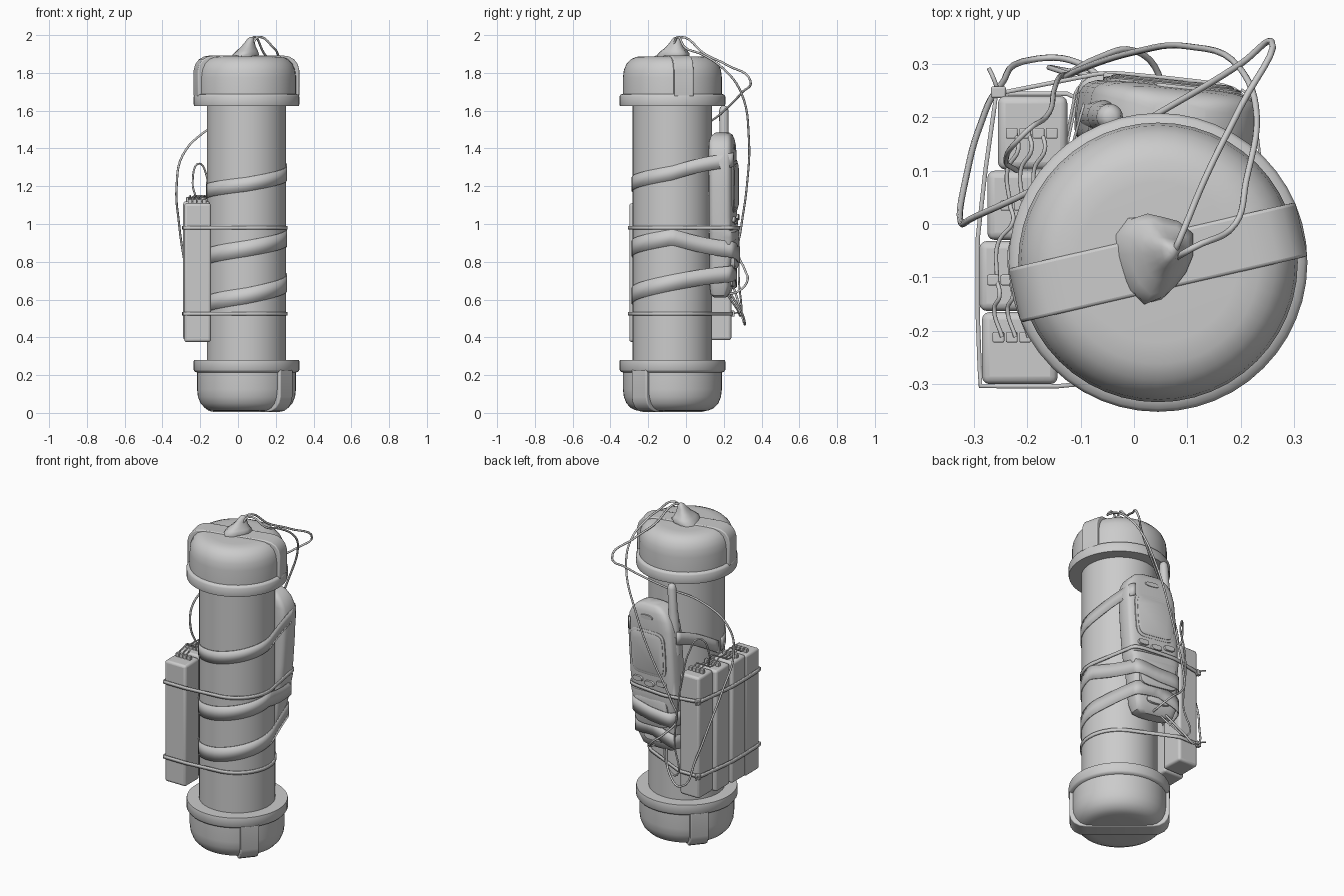
import bpy, bmesh, math, random
from mathutils import Vector, Matrix, geometry

if "Cube" in bpy.data.objects:
    bpy.data.objects.remove(bpy.data.objects["Cube"])

random.seed(4)
CX, CY, R = 0.045, -0.072, 0.21


def finish(name, bm, angle=35, bevel=0, solid=0):
    bmesh.ops.recalc_face_normals(bm, faces=bm.faces)
    me = bpy.data.meshes.new(name)
    bm.to_mesh(me)
    bm.free()
    ob = bpy.data.objects.new(name, me)
    bpy.context.collection.objects.link(ob)
    if solid:
        m = ob.modifiers.new("thickness", 'SOLIDIFY')
        m.thickness, m.offset = solid, 0
    if bevel:
        m = ob.modifiers.new("bevel", 'BEVEL')
        m.width, m.segments = bevel, 3
    bpy.ops.object.select_all(action='DESELECT')
    ob.select_set(True)
    bpy.context.view_layer.objects.active = ob
    bpy.ops.object.shade_smooth_by_angle(angle=math.radians(angle))
    return ob


def loft(name, rings, angle=35, **kw):
    bm = bmesh.new()
    vr = [[bm.verts.new(p) for p in r] for r in rings]
    n = len(vr[0])
    for a, b in zip(vr, vr[1:]):
        for i in range(n):
            bm.faces.new((a[i], a[(i + 1) % n], b[(i + 1) % n], b[i]))
    bm.faces.new(vr[0])
    bm.faces.new(vr[-1])
    return finish(name, bm, angle, **kw)


def circle(r, z, n=48):
    return [(CX + r * math.cos(2 * math.pi * i / n), CY + r * math.sin(2 * math.pi * i / n), z) for i in range(n)]


def box(name, lo, hi, bevel=0.004, mat=None):
    bm = bmesh.new()
    bmesh.ops.create_cube(bm, size=1)
    for v in bm.verts:
        v.co = Vector([(a + b) / 2 + c * (b - a) for a, b, c in zip(lo, hi, v.co)])
    if mat:
        bm.transform(mat)
    return finish(name, bm, bevel=bevel)


def wire(name, pts, r=0.006):
    cu = bpy.data.curves.new(name, 'CURVE')
    cu.dimensions = '3D'
    cu.bevel_depth, cu.bevel_resolution, cu.resolution_u, cu.use_fill_caps = r, 2, 6, True
    sp = cu.splines.new('BEZIER')
    sp.bezier_points.add(len(pts) - 1)
    for b, p in zip(sp.bezier_points, pts):
        b.co = p
        b.handle_left_type = b.handle_right_type = 'AUTO'
    ob = bpy.data.objects.new(name, cu)
    bpy.context.collection.objects.link(ob)
    bpy.ops.object.select_all(action='DESELECT')
    ob.select_set(True)
    bpy.context.view_layer.objects.active = ob
    bpy.ops.object.convert(target='MESH')


# main tube
loft("tube", [circle(R, 0.2), circle(R, 1.7)])

# end caps: lathed dome with flange, plus a raised band over the dome
DOME = [(0.2, 0), (0.278, 0), (0.28, 0.01), (0.28, 0.05), (0.274, 0.06), (0.262, 0.064), (0.262, 0.15), (0.257, 0.19),
        (0.243, 0.223), (0.22, 0.247), (0.19, 0.26), (0.15, 0.263)]
BAND = [(0.276, 0.05), (0.276, 0.19), (0.268, 0.22), (0.25, 0.245), (0.22, 0.262), (0.18, 0.268)]
for name, base, s, ang in (("top", 1.625, 1, 13), ("bottom", 0.28, -1, -40)):
    k = 1 if s > 0 else 1.03
    loft(name + "_cap", [circle(r, base + s * z * k) for r, z in DOME], 50)
    prof = BAND + [(-u, z) for u, z in reversed(BAND)]
    rot = Matrix.Translation((CX, CY, 0)) @ Matrix.Rotation(math.radians(ang), 4, 'Z')
    loft(name + "_cap_band", [[rot @ Vector((u, w, base + s * z * k)) for u, z in prof] for w in (-0.052, 0.052)],
         40, bevel=0.006)

# putty lump on the top cap
rings = []
for t, rad in ((0, 1), (0.15, 0.97), (0.3, 0.8), (0.5, 0.56), (0.75, 0.36), (0.92, 0.24), (1, 0.1)):
    ring = []
    for i in range(14):
        a = 2 * math.pi * i / 14
        r = rad * (1 + 0.12 * math.sin(3 * a + 0.6) + random.uniform(-0.05, 0.05))
        ring.append((0.035 + 0.035 * t + 0.07 * r * math.cos(a), -0.06 + 0.01 * t + 0.083 * r * math.sin(a),
                     1.885 + 0.105 * t))
    rings.append(ring)
loft("putty", rings, 60)

# handset body: lofted superellipse sections (z, half width, inner y, outer y)
TILT = (Matrix.Translation((0.055, 0.2, 1.05)) @ Matrix.Rotation(math.radians(-6), 4, 'Z')
        @ Matrix.Rotation(math.radians(4), 4, 'Y') @ Matrix.Translation((0, -0.2, -1.05)))


def section(z, hw, y0, y1, n=28):
    out = []
    for i in range(n):
        a = 2 * math.pi * i / n
        c, s = math.cos(a), math.sin(a)
        f = lambda q: math.copysign(abs(q) ** 0.42, q)
        out.append(TILT @ Vector((hw * f(c), (y0 + y1) / 2 + (y1 - y0) / 2 * f(s), z)))
    return out


BODY = [(0.615, 0.09, 0.15, 0.215), (0.63, 0.12, 0.135, 0.23), (0.68, 0.138, 0.13, 0.245), (0.74, 0.142, 0.13, 0.245),
        (0.86, 0.147, 0.13, 0.262), (0.94, 0.155, 0.13, 0.272), (0.965, 0.16, 0.13, 0.27), (0.975, 0.16, 0.13, 0.258),
        (1.05, 0.163, 0.13, 0.262), (1.2, 0.163, 0.13, 0.262), (1.34, 0.16, 0.13, 0.262), (1.4, 0.148, 0.13, 0.26),
        (1.44, 0.125, 0.13, 0.255), (1.47, 0.09, 0.14, 0.245), (1.482, 0.05, 0.155, 0.23)]
loft("handset_body", [section(*b) for b in BODY], 40)


# raised details on the handset's outer face
def face_pad(name, x, z, hw, hh, y0, y1, power=0.35):
    rr = []
    for y, g in ((y0, 1), (y1 - 0.003, 1), (y1, 0.94)):
        ring = []
        for i in range(24):
            a = 2 * math.pi * i / 24
            f = lambda q: math.copysign(abs(q) ** power, q)
            ring.append(TILT @ Vector((x + hw * g * f(math.cos(a)), y, z + hh * g * f(math.sin(a)))))
        rr.append(ring)
    loft(name, rr)


face_pad("screen_frame", 0, 1.2, 0.125, 0.135, 0.25, 0.266)
face_pad("screen", 0, 1.2, 0.112, 0.12, 0.26, 0.271)
for i in (-1, 0, 1):
    face_pad("handset_button", i * 0.085, 1.015 + 0.015 * abs(i), 0.034, 0.016, 0.25, 0.272, 0.7)
face_pad("earpiece", 0, 1.41, 0.045, 0.014, 0.245, 0.263, 0.8)
face_pad("mouthpiece", 0, 0.69, 0.075, 0.022, 0.23, 0.254, 0.7)
face_pad("flip_cover", 0, 0.85, 0.12, 0.085, 0.24, 0.27, 0.4)

# antenna
loft("antenna", [[TILT @ Vector((-0.138 + r * math.cos(k * math.pi / 8), 0.19 + r * math.sin(k * math.pi / 8), z))
                  for k in range(16)] for r, z in ((0.03, 1.2), (0.03, 1.42), (0.025, 1.46), (0.025, 1.59),
                                                  (0.02, 1.61), (0.01, 1.617))], 50)

# four battery packs, each with a connector row on top
PACKS = [(-0.255, -0.125, 0.102, 0.24, 1.12), (-0.275, -0.14, -0.03, 0.1, 1.115),
         (-0.29, -0.15, -0.163, -0.032, 1.12), (-0.285, -0.143, -0.3, -0.165, 1.11)]
CONNECT = [(-0.24, 0.17), (-0.25, 0.035), (-0.275, -0.105), (-0.265, -0.212)]
for (x0, x1, y0, y1, z1), (cx, cy) in zip(PACKS, CONNECT):
    box("battery", (x0, y0, z1 - 0.735), (x1, y1, z1), 0.014)
    for i in range(4):
        box("connector", (cx + i * 0.025, cy - 0.01, z1 - 0.005), (cx + i * 0.025 + 0.022, cy + 0.01, z1 + 0.022), 0.003)
for (ax, ay), (bx, by) in zip(CONNECT, CONNECT[1:]):
    for i in (0, 1, 2):
        o = 0.018 + i * 0.025
        wire("link_wire", [(ax + o, ay, 1.135), (ax + o + 0.005, ay - 0.03, 1.15),
                           ((ax + bx) / 2 + o - 0.01, (ay + by) / 2, 1.135), (bx + o, by, 1.135)], 0.004)

# wraps: strips following the outline of everything they enclose
PIPE_PTS = [p[:2] for p in circle(R + 0.003, 0)]
PACK_PTS = [(x, y) for x0, x1, y0, y1, _ in PACKS for x in (x0 - 0.003, x1) for y in (y0 - 0.004, y1 + 0.004)]


def phone_pts(z):
    return [(p.x, p.y) for p in section(z, 0.158 if z > 0.9 else 0.15, 0.13, 0.274 if z > 0.8 else 0.258)]


def wrap(name, pts, zs, height, thick, gap=None):
    hull = [Vector(pts[i]) for i in geometry.convex_hull_2d(pts)]
    c = Vector((CX, CY))
    dense = []
    for a, b in zip(hull, hull[1:] + hull[:1]):
        n = max(1, int((b - a).length / 0.03))
        dense += [a.lerp(b, i / n) for i in range(n)]
    ang = lambda p: math.degrees(math.atan2(p.y - c.y, p.x - c.x))
    dense.sort(key=ang)
    bm = bmesh.new()
    cols = []
    for p in dense:
        t = (ang(p) + 180) / 90
        i = min(int(t), 3)
        z = zs[i] + (zs[i + 1] - zs[i]) * (t - i)
        cols.append((ang(p), [bm.verts.new((p.x, p.y, z + s * height / 2)) for s in (-1, 1)]))
    for (a, u), (b, v) in zip(cols, cols[1:] + cols[:1]):
        if gap and gap[0] < a and b < gap[1]:
            continue
        bm.faces.new((u[0], v[0], v[1], u[1]))
    return finish(name, bm, 60, solid=thick)


# tape, order: left, front, right, back, left
wrap("tape_upper", PIPE_PTS + phone_pts(1.2), (1.17, 1.21, 1.27, 1.37, 1.17), 0.075, 0.005, gap=(64, 116))
wrap("tape_middle", PIPE_PTS + phone_pts(0.85), (0.82, 0.87, 0.93, 0.84, 0.82), 0.085, 0.005)
wrap("tape_lower", PIPE_PTS + phone_pts(0.75), (0.57, 0.62, 0.69, 0.75, 0.57), 0.085, 0.005)
# narrow ties holding the packs
wrap("upper_tie", PIPE_PTS + PACK_PTS + phone_pts(0.97), (0.98,) * 5, 0.02, 0.008)
wrap("lower_tie", PIPE_PTS + PACK_PTS, (0.525,) * 5, 0.02, 0.008)
for z in (0.98, 0.525):
    box("tie_lock", (-0.268, 0.236, z - 0.016), (-0.24, 0.258, z + 0.016))
    wire("tie_tail", [(-0.255, 0.25, z), (-0.262, 0.27, z + 0.005), (-0.272, 0.292, z)], 0.004)

# loose wires
wire("long_wire", [(0.07, -0.065, 1.96), (0.085, -0.03, 1.99), (0.14, 0.1, 1.9), (0.2, 0.22, 1.84), (0.258, 0.342, 1.755),
                   (0.2, 0.3, 1.7), (0, 0.18, 1.58), (-0.16, 0.08, 1.5), (-0.295, 0.015, 1.36), (-0.325, 0.005, 1.2),
                   (-0.312, 0.1, 1.0), (-0.29, 0.18, 0.84), (-0.25, 0.26, 0.64), (-0.18, 0.31, 0.47),
                   (-0.1, 0.3, 0.52), (-0.03, 0.23, 0.64)])
wire("phone_wire", [(0.075, -0.065, 1.95), (0.11, -0.045, 1.99), (0.19, 0, 1.93), (0.21, 0.08, 1.9), (0.23, 0.2, 1.82),
                    (0.2, 0.29, 1.7), (0.1, 0.333, 1.45), (0.0, 0.322, 1.2), (-0.1, 0.29, 0.97), (-0.13, 0.275, 0.85),
                    (-0.07, 0.31, 0.76), (0.0, 0.325, 0.7), (0.05, 0.27, 0.64), (0.05, 0.22, 0.63)])
wire("battery_wire", [(-0.22, 0.1, 1.13), (-0.24, 0.12, 1.22), (-0.205, 0.17, 1.32), (-0.165, 0.2, 1.25),
                      (-0.15, 0.25, 1.1), (-0.14, 0.275, 0.95), (-0.12, 0.28, 0.7), (-0.14, 0.29, 0.52),
                      (-0.06, 0.27, 0.55), (0.0, 0.21, 0.64)], 0.005)
